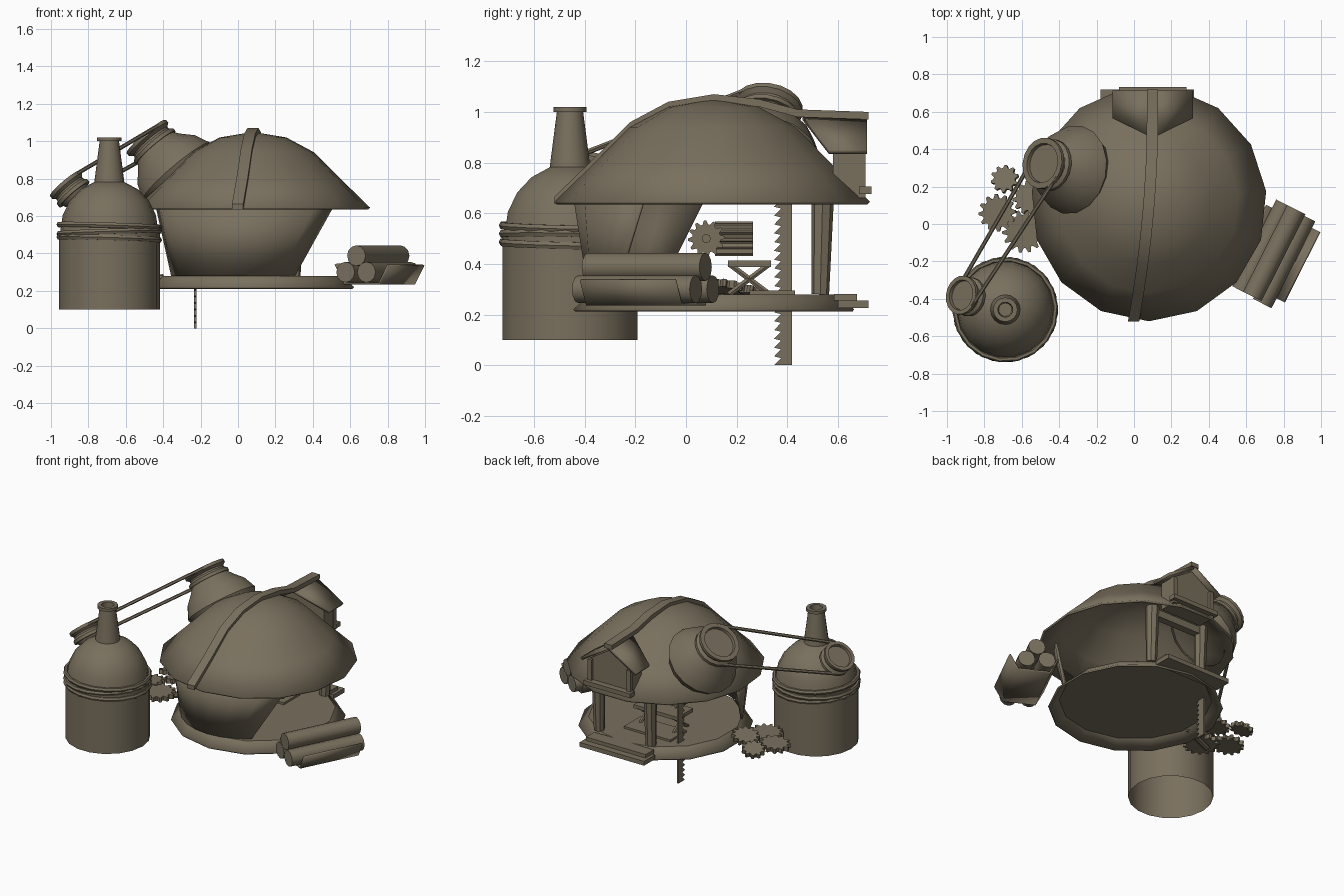
import bpy, bmesh, math
from mathutils import Vector, Matrix

cube = bpy.data.objects.get("Cube")
if cube:
    bpy.data.objects.remove(cube, do_unlink=True)

mat = bpy.data.materials.new("weathered brown")
mat.use_nodes = True
COLOUR = (0.19, 0.16, 0.11, 1)
mat.diffuse_color = COLOUR
mat.node_tree.nodes["Principled BSDF"].inputs["Base Color"].default_value = COLOUR
made = []
Z = Vector((0, 0, 1))
HOUSE = Vector((0.08, 0.11, 0))


def finish(name, bm, thick=0):
    bmesh.ops.remove_doubles(bm, verts=bm.verts, dist=0.0005)
    bmesh.ops.recalc_face_normals(bm, faces=bm.faces)
    me = bpy.data.meshes.new(name)
    bm.to_mesh(me)
    bm.free()
    me.materials.append(mat)
    ob = bpy.data.objects.new(name, me)
    bpy.context.collection.objects.link(ob)
    if thick:
        mod = ob.modifiers.new("thickness", "SOLIDIFY")
        mod.thickness = thick
    made.append(ob)
    return ob


def strip(bm, rows, closed=False):
    """Join successive rows of points with quads."""
    vs = [[bm.verts.new(p) for p in row] for row in rows]
    for a, b in zip(vs, vs[1:]):
        n = len(a)
        for i in range(n if closed else n - 1):
            j = (i + 1) % n
            bm.faces.new((a[i], a[j], b[j], b[i]))


def lathe(name, profile, centre, axis=Z, sides=14, thick=0, phase=0.0):
    q = Vector(axis).to_track_quat("Z", "Y")
    bm = bmesh.new()
    rows = []
    for r, z in profile:
        r = max(r, 0.0001)
        ring = [phase + math.tau * i / sides for i in range(sides)]
        rows.append([Vector(centre) + q @ Vector((r * math.cos(a), r * math.sin(a), z)) for a in ring])
    strip(bm, rows, True)
    return finish(name, bm, thick)


def rod(name, a, b, r, sides=10, r2=None):
    a, b = Vector(a), Vector(b)
    h = (b - a).length
    end = r if r2 is None else r2
    return lathe(name, [(0, 0), (r, 0), (end, h), (0, h)], a, b - a, sides)


def box(name, size, loc):
    bm = bmesh.new()
    bmesh.ops.create_cube(bm, size=1, matrix=Matrix.Diagonal((*size, 1)))
    ob = finish(name, bm)
    ob.location = loc
    return ob


def prism(name, outline, depth):
    """Extrude a closed outline of points along a vector."""
    bm = bmesh.new()
    face = bm.faces.new([bm.verts.new(p) for p in outline])
    out = bmesh.ops.extrude_face_region(bm, geom=[face])["geom"]
    bmesh.ops.translate(bm, vec=depth, verts=[v for v in out if isinstance(v, bmesh.types.BMVert)])
    return finish(name, bm)


def gear(name, centre, axis, r, thick, teeth=12):
    q = Vector(axis).to_track_quat("Z", "Y")
    pts = []
    for i in range(teeth * 4):
        rr = r if i % 4 < 2 else r * 0.78
        a = math.tau * i / (teeth * 4)
        pts.append(Vector(centre) + q @ Vector((rr * math.cos(a), rr * math.sin(a), -thick / 2)))
    return prism(name, pts, q @ Vector((0, 0, thick)))


# Roof shell
ROOF = [(0.63, 0.645), (0.48, 0.79), (0.33, 0.94), (0.18, 1.02), (0.0, 1.05)]
lathe("roof", ROOF, HOUSE, sides=15, thick=0.015, phase=math.pi / 10)

# Strap running over the roof, then level along the dormer ridge
path = [(-r, z) for r, z in ROOF] + [(0.18, 1.03), (0.33, 0.99), (0.61, 0.98)]
rows = []
for t, z in path:
    x, y = 0.08 + 0.08 * t - 0.08 * t * t, HOUSE.y + t
    rows.append([(x - 0.03, y, z - 0.01), (x - 0.03, y, z + 0.02),
                 (x + 0.03, y, z + 0.02), (x + 0.03, y, z - 0.01)])
bm = bmesh.new()
strip(bm, rows, True)
for k in (0, -1):
    bm.faces.new([bm.verts.new(p) for p in rows[k]])
finish("roof_strap", bm)

# Hollow platform and front wall with slanted open ends
lathe("platform", [(0.555, 0.22), (0.49, 0.28), (0, 0.28)], HOUSE, thick=0.012, phase=math.pi / 14)
rows = []
for z, cx, rx, ry, a0, a1 in ((0.28, 0.035, 0.43, 0.455, 204, 309), (0.65, 0.065, 0.505, 0.515, 180, 332)):
    angles = [math.radians(a0 + (a1 - a0) * i / 8) for i in range(9)]
    rows.append([Vector((cx + rx * math.cos(a), 0.07 + ry * math.sin(a), z)) for a in angles])
bm = bmesh.new()
strip(bm, rows)
finish("front_wall", bm, 0.015)

# Rear doorway and step
for x in (-0.1, 0.3):
    rod("door_post", (x, 0.53, 0.28), (x, 0.54, 0.68), 0.035, 8, 0.045)
box("door_lintel", (0.46, 0.05, 0.05), (0.1, 0.54, 0.64))
box("lower_step", (0.5, 0.12, 0.03), (0.07, 0.66, 0.24))
box("upper_step", (0.46, 0.09, 0.025), (0.07, 0.63, 0.268))

# Rear dormer: walls, gable frame and roof sheets meeting the main roof
CX = 0.1
gable = [(-0.16, 0.66), (0.16, 0.66), (0.16, 0.85), (0, 0.95), (-0.16, 0.85)]
prism("dormer", [(CX + x, 0.58, z) for x, z in gable], (0, 0.11, 0))
for s in (-1, 1):
    bm = bmesh.new()
    strip(bm, [[(CX, 0.46, 0.985), (CX, 0.715, 0.985)],
               [(CX + 0.215 * s, 0.565, 0.85), (CX + 0.215 * s, 0.715, 0.85)]])
    finish("dormer_roof", bm, 0.02)
    box("dormer_frame_side", (0.03, 0.03, 0.19), (CX + 0.15 * s, 0.693, 0.755))
box("dormer_sill", (0.36, 0.05, 0.03), (CX, 0.708, 0.69))

# Boiler with dome, chimney and coiled bands
TANK = Vector((-0.688, -0.458, 0))
dome = [(0.262 * math.cos(a), 0.52 + 0.275 * math.sin(a)) for a in (math.radians(18 * i) for i in range(5))]
lathe("boiler", [(0.27, 0.1), (0.27, 0.52)] + dome + [(0.0, 0.795)], TANK, sides=18)
lathe("chimney", [(0.083, 0.76), (0.052, 1.0), (0.065, 1.0), (0.065, 1.02),
                  (0.04, 1.02), (0.035, 0.9), (0, 0.9)], TANK, sides=16)
for i in range(3):
    band = [(0.255 + 0.014 * (1 + math.cos(a)), 0.016 * math.sin(a))
            for a in (math.tau * k / 6 for k in range(7))]
    tilt = Vector((0.03 * (-1) ** i, 0.02, 1))
    lathe("boiler_band", band, TANK + Z * (0.48 + 0.033 * i), tilt, 18)

# Turret on the roof, pulleys and drive belt
N = Vector((-0.64, 0.14, 0.75)).normalized()
P1, P2 = Vector((-0.465, 0.32, 0.995)), Vector((-0.9, -0.385, 0.745))
lathe("turret", [(0.21, -0.27), (0.24, -0.21), (0.205, -0.13), (0.15, -0.07), (0.12, -0.03), (0.12, 0.0)],
      P1, N, 16)


def pulley(name, centre, r):
    lathe(name, [(r * 0.7, -0.07), (r * 0.85, -0.04), (r, -0.04), (r, -0.02), (r * 0.86, -0.005),
                 (r * 0.86, 0.005), (r, 0.02), (r, 0.04), (r * 0.78, 0.04), (r * 0.75, 0.02), (0, 0.02)],
          centre, N, 18)


pulley("upper_pulley", P1, 0.138)
pulley("lower_pulley", P2, 0.105)
side = (P2 - P1).cross(N).normalized()
for s in (-1, 1):
    lift = N * -0.03 * s
    rod("drive_belt", P1 + side * 0.125 * s + lift, P2 + side * 0.095 * s + lift, 0.011, 6)
rod("lower_pulley_axle", P2 - N * 0.16, P2, 0.06, 12)

# Outside gear train
gear("large_gear", (-0.59, -0.04, 0.27), (0, 0, 1), 0.115, 0.03, 14)
gear("middle_gear", (-0.73, 0.06, 0.27), (-0.1, 0, 1), 0.1, 0.03)
gear("small_gear", (-0.69, 0.24, 0.29), (-0.2, 0.2, 1), 0.075, 0.03, 10)
gear("inner_gear", (-0.56, 0.14, 0.31), (-0.2, 0.1, 1), 0.09, 0.03)
rod("gear_shaft", (-0.62, -0.02, 0.24), (-0.4, 0.05, 0.27), 0.02, 8)

# Saw blade with teeth on its front edge
teeth = []
for i in range(19):
    z = 0.66 * i / 19
    teeth += [(-0.235, 0.348, z), (-0.235, 0.375, z + 0.028)]
prism("saw_blade", teeth + [(-0.235, 0.418, 0.66), (-0.235, 0.418, 0)], (0.012, 0, 0))

# Saw mechanism inside: table on crossed legs, toothed roller and drive gear
box("saw_table", (0.34, 0.17, 0.025), (0.0, 0.25, 0.4))
for x in (-0.13, 0.13):
    for s in (-1, 1):
        rod("table_leg", (x, 0.25 - 0.08 * s, 0.28), (x, 0.25 + 0.08 * s, 0.4), 0.012, 6)
box("table_foot", (0.36, 0.18, 0.015), (0.0, 0.34, 0.287))
gear("toothed_roller", (-0.1, 0.19, 0.5), (0, 1, 0), 0.068, 0.15)
gear("drive_gear", (0.05, 0.08, 0.5), (1, 0, 0), 0.072, 0.04)
rod("drive_shaft", (-0.2, 0.08, 0.5), (0.1, 0.08, 0.5), 0.018, 8)

# Log tray with three logs
LC = Vector((0.75, -0.155, 0))
D, P = Vector((0.45, 0.89, 0)).normalized(), Vector((0.89, -0.45, 0)).normalized()
for off, z, slide in ((-0.065, 0.3, 0.0), (0.065, 0.3, -0.01), (0.0, 0.388, 0.0)):
    c = LC + P * off + Z * z + D * slide
    rod("log", c - D * 0.26, c + D * 0.26, 0.055, 12)
tray = [(-0.155, 0.34), (-0.1, 0.235), (0.115, 0.235), (0.17, 0.335)]
bm = bmesh.new()
strip(bm, [[LC + P * o + Z * z + D * e for o, z in tray] for e in (-0.21, 0.21)])
finish("log_tray", bm, 0.012)

# Smooth shading with crisp edges
bpy.ops.object.select_all(action="DESELECT")
for ob in made:
    ob.select_set(True)
bpy.context.view_layer.objects.active = made[0]
bpy.ops.object.shade_smooth_by_angle(angle=math.radians(32))
